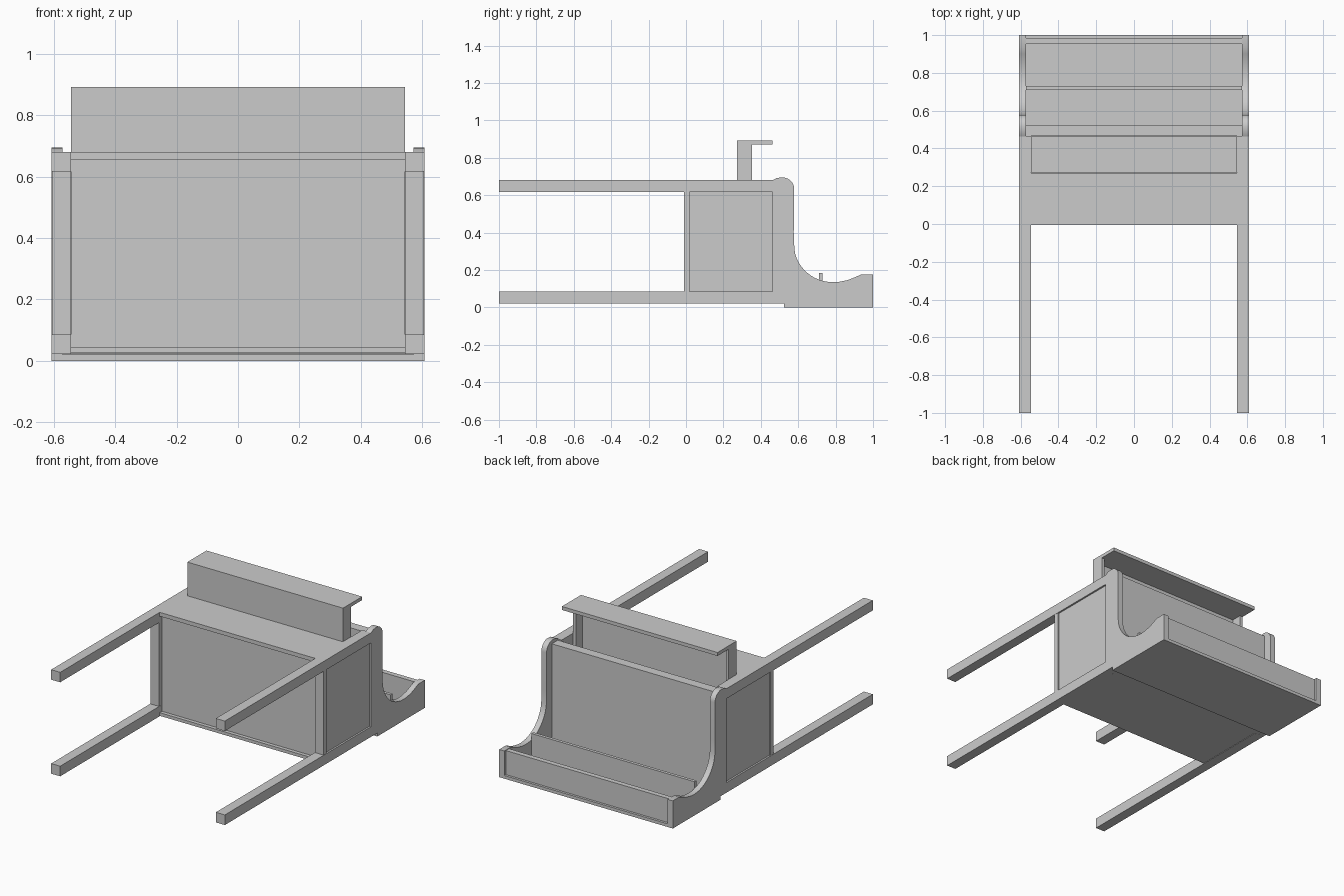
import bpy, bmesh, math

if "Cube" in bpy.data.objects:
    bpy.data.objects.remove(bpy.data.objects["Cube"])


def box(name, x, y, z):
    """Box from (min, max) ranges on each axis."""
    me = bpy.data.meshes.new(name)
    bm = bmesh.new()
    bmesh.ops.create_cube(bm, size=1)
    for v in bm.verts:
        v.co = [(r[0] + r[1]) / 2 + c * (r[1] - r[0]) for r, c in zip((x, y, z), v.co)]
    bm.to_mesh(me)
    bm.free()
    ob = bpy.data.objects.new(name, me)
    bpy.context.collection.objects.link(ob)
    return ob


def pair(name, x, y, z):
    """The same box on the right and left."""
    box(name + "_right", x, y, z)
    box(name + "_left", (-x[1], -x[0]), y, z)


def arc(cy, cz, ry, rz, a0, a1, n):
    return [(cy + ry * math.cos(math.radians(a0 + (a1 - a0) * i / n)),
             cz + rz * math.sin(math.radians(a0 + (a1 - a0) * i / n))) for i in range(n + 1)]


def extrude_profile(name, pts, x0, x1):
    me = bpy.data.meshes.new(name)
    bm = bmesh.new()
    f = bm.faces.new([bm.verts.new((x0, y, z)) for y, z in pts])
    ret = bmesh.ops.extrude_face_region(bm, geom=[f])
    for v in ret["geom"]:
        if isinstance(v, bmesh.types.BMVert):
            v.co.x = x1
    bmesh.ops.recalc_face_normals(bm, faces=bm.faces)
    bm.to_mesh(me)
    bm.free()
    ob = bpy.data.objects.new(name, me)
    bpy.context.collection.objects.link(ob)
    bpy.ops.object.select_all(action='DESELECT')
    ob.select_set(True)
    bpy.context.view_layer.objects.active = ob
    bpy.ops.object.shade_smooth_by_angle(angle=math.radians(35))


# Four legs (desk lies on its back, feet towards -y)
pair("front_leg", (0.545, 0.608), (-1, 0.465), (0.617, 0.68))
pair("back_leg", (0.545, 0.608), (-1, 0.465), (0.022, 0.086))

# Side panels with a thin flush lower rail
pair("side_panel", (0.546, 0.597), (-0.01, 0.465), (0.086, 0.617))
pair("side_rail", (0.546, 0.606), (-0.01, 0.02), (0.086, 0.617))

# Case: back, underside, front apron and the rail above the drawer
box("case_back", (-0.545, 0.545), (-0.005, 0.525), (0.025, 0.045))
box("case_underside", (-0.545, 0.545), (0.018, 0.035), (0.045, 0.66))
box("front_apron", (-0.545, 0.545), (-0.005, 0.27), (0.655, 0.68))

# Writing surface
box("desk_top", (-0.575, 0.575), (0.465, 0.525), (0.0225, 0.672))

# Curved gallery sides
profile = ([(0.462, 0.022), (0.525, 0.022), (0.525, 0), (1, 0), (1, 0.175)]
           + [(0.935, 0.175), (0.90, 0.16), (0.865, 0.146), (0.82, 0.137)]
           + arc(0.785, 0.335, 0.207, 0.2, 270, 187, 12)
           + [(0.576, 0.40)]
           + arc(0.515, 0.635, 0.063, 0.06, 0, 90, 8)
           + [(0.485, 0.692), (0.462, 0.68)])
for side, s in (("right", 1), ("left", -1)):
    extrude_profile("gallery_side_" + side, profile, s * 0.572, s * 0.608)

# Gallery back, shelf and top board
box("gallery_back", (-0.572, 0.572), (0.525, 1.0), (0, 0.02))
box("gallery_shelf", (-0.572, 0.572), (0.71, 0.73), (0.02, 0.183))
box("gallery_top", (-0.572, 0.572), (0.953, 0.985), (0.02, 0.172))

# Open drawer: face, tray bottom, sides and rear
box("drawer_face", (-0.545, 0.545), (0.272, 0.463), (0.87, 0.892))
box("drawer_bottom", (-0.545, 0.545), (0.272, 0.287), (0.30, 0.87))
pair("drawer_side", (0.525, 0.545), (0.287, 0.352), (0.30, 0.87))
box("drawer_rear", (-0.525, 0.525), (0.287, 0.352), (0.30, 0.32))
